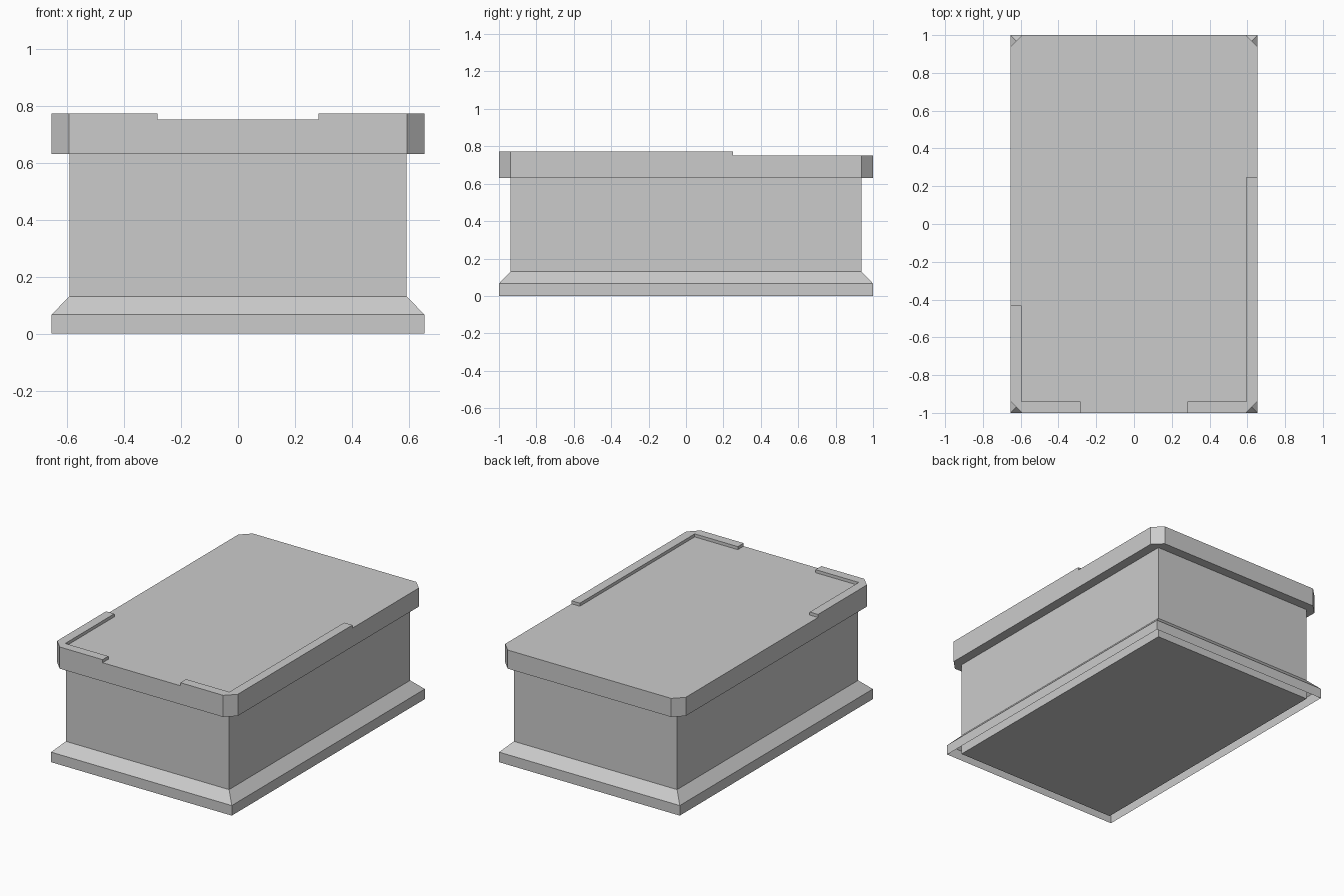
import bpy, bmesh

if "Cube" in bpy.data.objects:
    bpy.data.objects.remove(bpy.data.objects["Cube"])

W, L = 0.655, 1.0        # outer half sizes
IW, IL = 0.592, 0.938    # body half sizes
C = 0.062                # corner chamfer


def make_object(name, bm):
    bmesh.ops.recalc_face_normals(bm, faces=bm.faces)
    me = bpy.data.meshes.new(name)
    bm.to_mesh(me)
    bm.free()
    ob = bpy.data.objects.new(name, me)
    bpy.context.collection.objects.link(ob)
    return ob


def prism(name, outline, z0, z1):
    """Extrude a flat outline between two heights."""
    bm = bmesh.new()
    face = bm.faces.new([bm.verts.new((x, y, z0)) for x, y in outline])
    ext = bmesh.ops.extrude_face_region(bm, geom=[face], use_keep_orig=True)
    verts = [g for g in ext["geom"] if isinstance(g, bmesh.types.BMVert)]
    bmesh.ops.translate(bm, verts=verts, vec=(0, 0, z1 - z0))
    return make_object(name, bm)


def rect(w, l):
    return [(-w, -l), (w, -l), (w, l), (-w, l)]


# Main body, running down to the ground inside the hollow skirt
prism("body", rect(IW, IL), 0.0, 0.63)

# Plinth skirt: open shell with a vertical wall and a sloped shoulder
bm = bmesh.new()
rings = [[bm.verts.new((x, y, z)) for x, y in rect(w, l)]
         for w, l, z in ((W, L, 0.0), (W, L, 0.066), (IW, IL, 0.13))]
for lower, upper in zip(rings, rings[1:]):
    for i in range(4):
        j = (i + 1) % 4
        bm.faces.new((lower[i], lower[j], upper[j], upper[i]))
make_object("plinth_skirt", bm)

# Lid slab with chamfered corners
prism("lid", [(-W + C, -L), (W - C, -L), (W, -L + C), (W, L - C),
              (W - C, L), (-W + C, L), (-W, L - C), (-W, -L + C)], 0.63, 0.752)

# Raised L-shaped rims on the two front corners
for name, side, y_end in (("rim_left", -1, -0.432), ("rim_right", 1, 0.25)):
    shape = [(0.282, -L), (W - C, -L), (W, -L + C), (W, y_end),
             (W - 0.06, y_end), (W - 0.06, -L + 0.06), (0.282, -L + 0.06)]
    prism(name, [(side * x, y) for x, y in shape], 0.752, 0.772)
